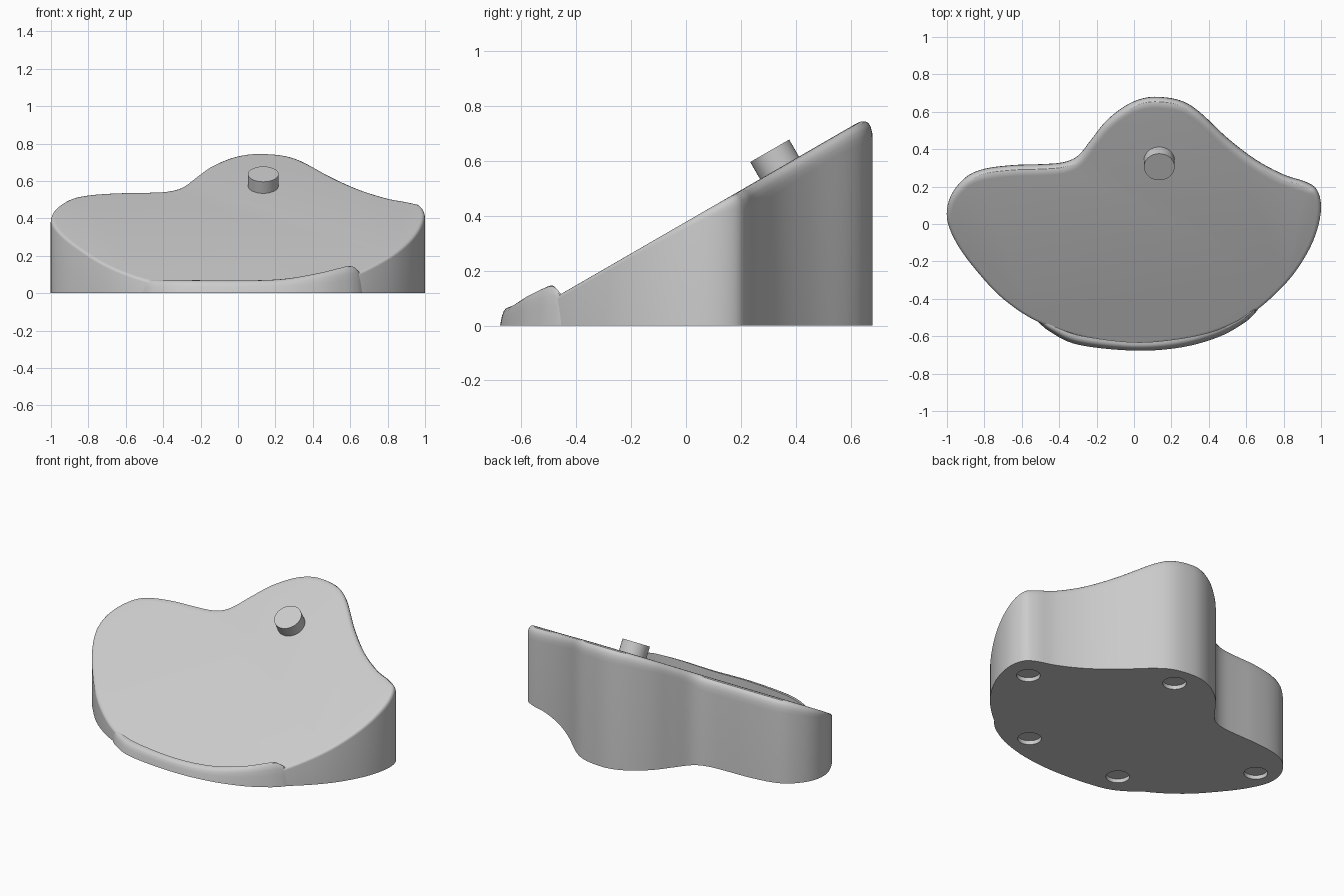
import bpy, bmesh, math
from mathutils import Vector

if "Cube" in bpy.data.objects:
    bpy.data.objects.remove(bpy.data.objects["Cube"])

grey = bpy.data.materials.new("plain grey")
grey.diffuse_color = (0.6, 0.6, 0.6, 1)
grey.use_nodes = True
grey.node_tree.nodes["Principled BSDF"].inputs["Base Color"].default_value = grey.diffuse_color
SLOPE = math.tan(math.radians(30))


def plane(y):
    return 0.378 + SLOPE * y


def catmull(pts, n, closed):
    """Smooth curve through tuples of any length."""
    out, m = [], len(pts)
    get = (lambda i: pts[i % m]) if closed else (lambda i: pts[max(0, min(m - 1, i))])
    for i in range(m if closed else m - 1):
        p = [get(i + k) for k in (-1, 0, 1, 2)]
        for j in range(n):
            t = j / n
            out.append(tuple(0.5 * (2 * b + (c - a) * t + (2 * a - 5 * b + 4 * c - d) * t * t
                                    + (3 * b - a - 3 * c + d) * t ** 3) for a, b, c, d in zip(*p)))
    if not closed:
        out.append(pts[-1])
    return out


def finish(name, bm, angle=30):
    bmesh.ops.recalc_face_normals(bm, faces=bm.faces[:])
    me = bpy.data.meshes.new(name)
    bm.to_mesh(me)
    bm.free()
    me.materials.append(grey)
    ob = bpy.data.objects.new(name, me)
    bpy.context.collection.objects.link(ob)
    smooth(ob, angle)
    return ob


def smooth(ob, angle=30):
    bpy.ops.object.select_all(action='DESELECT')
    ob.select_set(True)
    bpy.context.view_layer.objects.active = ob
    bpy.ops.object.shade_smooth_by_angle(angle=math.radians(angle))


def skin(bm, rings, closed):
    """Join successive rings of points with quads, return vertex rings."""
    vs = [[bm.verts.new(p) for p in r] for r in rings]
    n = len(vs[0])
    for a, b in zip(vs, vs[1:]):
        for i in range(n if closed else n - 1):
            j = (i + 1) % n
            bm.faces.new((a[i], a[j], b[j], b[i]))
    return vs


# wedge body: free-form outline, clockwise from the back lobe
outline = [(.13, .68), (.25, .66), (.35, .6), (.5, .46), (.65, .345), (.8, .265), (.92, .225),
           (.98, .18), (1, .08), (.97, -.06), (.9, -.2), (.8, -.33), (.65, -.465), (.5, -.55),
           (.3, -.61), (0, -.64), (-.25, -.61), (-.5, -.53), (-.7, -.4), (-.85, -.24),
           (-.95, -.1), (-1, .03), (-.98, .15), (-.9, .25), (-.8, .295), (-.65, .315),
           (-.5, .32), (-.38, .33), (-.3, .365), (-.23, .45), (-.15, .55), (-.05, .63), (.04, .67)]
path = catmull(outline, 5, True)
N = len(path)
STEPS = 6
rings = [[(x, y, 0) for x, y in path]] + [[] for _ in range(STEPS + 1)]
for i, (x, y) in enumerate(path):
    a, b = path[i - 2], path[(i + 2) % N]
    nrm = Vector((-(b[1] - a[1]), b[0] - a[0])).normalized()
    f = ((nrm.y + 1) / 2) ** 2
    inset = .015 + .045 * f          # wider rounding on the acute back edge
    drop = min(.012 + .088 * f, .4 * plane(y))
    qx, qy = x - nrm.x * inset, y - nrm.y * inset
    p0, p1 = Vector((x, y, plane(y) - drop)), Vector((x, y, plane(y)))
    p2 = Vector((qx, qy, plane(qy)))
    for k in range(STEPS + 1):
        t = k / STEPS
        rings[k + 1].append(p0 * (1 - t) ** 2 + p1 * 2 * t * (1 - t) + p2 * t * t)
bm = bmesh.new()
vs = skin(bm, rings, True)
bm.faces.new(vs[0])
bm.faces.new(vs[-1])
body = finish("wedge_body", bm)

# round recesses in the underside
bm = bmesh.new()
for x, y in [(.85, .07), (.15, .54), (.38, -.48), (-.29, -.49), (-.87, .05)]:
    r = bmesh.ops.create_cone(bm, cap_ends=True, segments=40, radius1=.068, radius2=.068, depth=.05)
    bmesh.ops.translate(bm, verts=r['verts'], vec=(x, y, 0))
cutter = finish("recess_cutter", bm)
cutter.hide_render = True
mod = body.modifiers.new("recesses", 'BOOLEAN')
mod.operation = 'DIFFERENCE'
mod.solver = 'EXACT'
mod.object = cutter
bpy.context.view_layer.objects.active = body
bpy.ops.object.modifier_move_to_index(modifier=mod.name, index=0)
bpy.ops.object.modifier_apply(modifier=mod.name)
bpy.data.objects.remove(cutter)
smooth(body)

# front lip: outer x, outer y, inner x, inner y, height
stations = [(-.52, -.515, -.49, -.52, .07), (-.45, -.575, -.42, -.55, .07),
            (-.3, -.645, -.28, -.598, .07), (0, -.677, 0, -.632, .068),
            (.25, -.66, .23, -.615, .075), (.45, -.605, .42, -.575, .105),
            (.58, -.535, .545, -.52, .135), (.64, -.485, .6, -.485, .145),
            (.67, -.445, .635, -.46, .118)]
section = [(0, 0), (.15, .5), (.28, .75), (.45, .9), (.7, .98), (1, 1), (1, 0)]
rings = [[(ox + (ix - ox) * u, oy + (iy - oy) * u, h * v) for u, v in section]
         for ox, oy, ix, iy, h in catmull(stations, 8, False)]
bm = bmesh.new()
vs = skin(bm, rings, True)
bm.faces.new(vs[0])
bm.faces.new(vs[-1])
finish("front_lip", bm)

# peg standing square to the sloping face
bpy.ops.mesh.primitive_cylinder_add(vertices=48, radius=.082, depth=.11,
                                    location=(.135, .3325, .589), rotation=(math.radians(30), 0, 0))
peg = bpy.context.object
peg.name = "peg"
peg.data.materials.append(grey)
smooth(peg)
